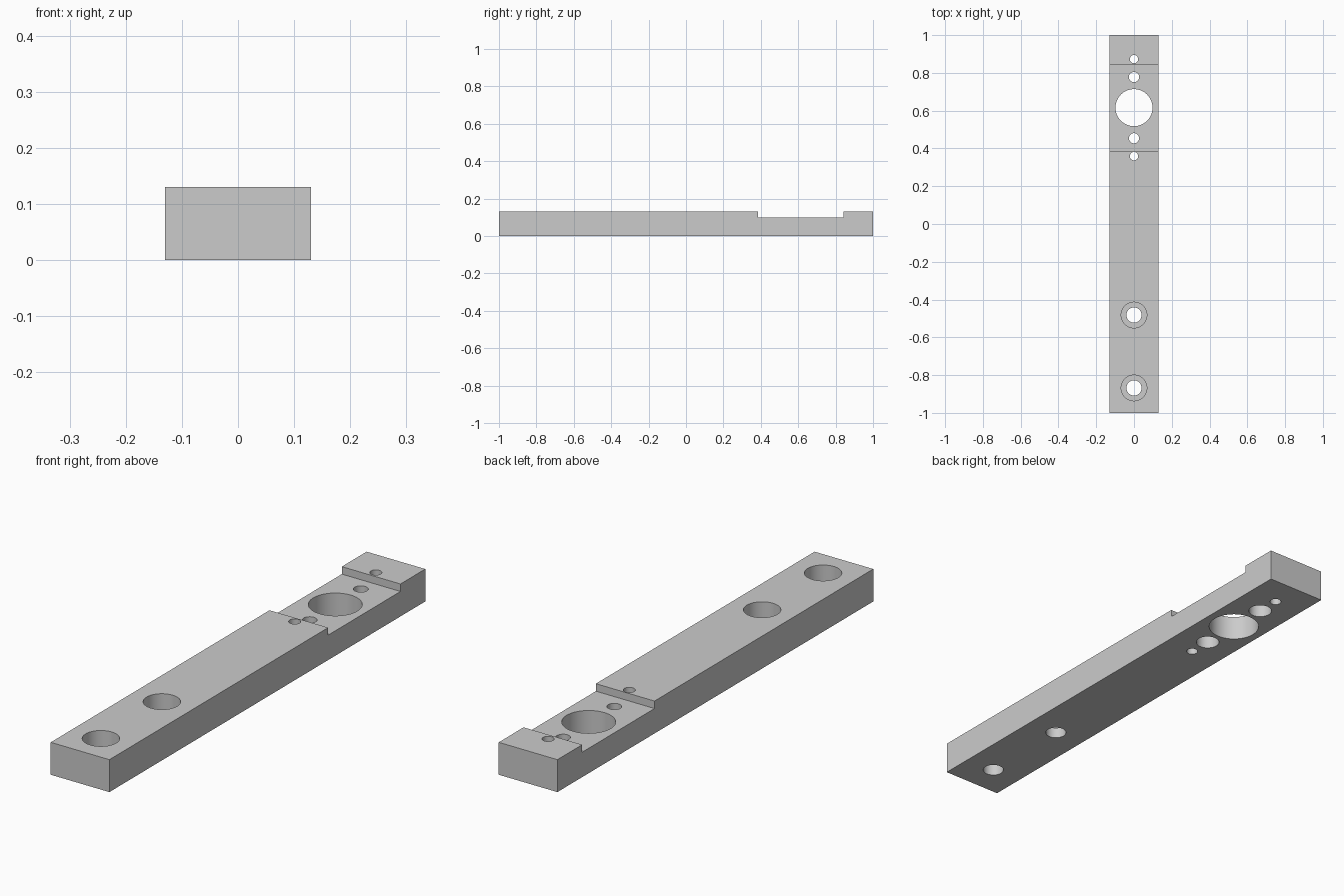
import bpy
import bmesh
import math
from mathutils import Matrix

cube = bpy.data.objects.get("Cube")
if cube:
    bpy.data.objects.remove(cube, do_unlink=True)

HALF_WIDTH, TOP, SLOT_FLOOR = 0.13, 0.13, 0.10

steel = bpy.data.materials.new("light_grey_metal")
steel.use_nodes = True
grey = (0.6, 0.6, 0.6, 1)
steel.diffuse_color = grey
steel.node_tree.nodes["Principled BSDF"].inputs["Base Color"].default_value = grey


def make_object(name, bm):
    bmesh.ops.recalc_face_normals(bm, faces=bm.faces)
    mesh = bpy.data.meshes.new(name)
    bm.to_mesh(mesh)
    bm.free()
    mesh.materials.append(steel)
    obj = bpy.data.objects.new(name, mesh)
    bpy.context.collection.objects.link(obj)
    return obj


# Bar with a shallow cross slot, extruded from its side profile
profile = [(-1, 0), (1, 0), (1, TOP), (0.843, TOP), (0.843, SLOT_FLOOR),
           (0.385, SLOT_FLOOR), (0.385, TOP), (-1, TOP)]
bm = bmesh.new()
side = bm.faces.new([bm.verts.new((-HALF_WIDTH, y, z)) for y, z in profile])
extruded = bmesh.ops.extrude_face_region(bm, geom=[side])["geom"]
bmesh.ops.translate(bm, vec=(2 * HALF_WIDTH, 0, 0),
                    verts=[v for v in extruded if isinstance(v, bmesh.types.BMVert)])
bar = make_object("mounting_bar", bm)


def drill(name, y, radius, low=-0.1, high=0.3):
    """Cut a round vertical hole between two heights."""
    bm = bmesh.new()
    bmesh.ops.create_cone(bm, cap_ends=True, segments=64, radius1=radius, radius2=radius,
                          depth=high - low, matrix=Matrix.Translation((0, y, (low + high) / 2)))
    cutter = make_object(name + "_cutter", bm)
    cutter.hide_render = True
    mod = bar.modifiers.new(name, "BOOLEAN")
    mod.operation = "DIFFERENCE"
    mod.solver = "EXACT"
    mod.object = cutter
    bpy.ops.object.select_all(action="DESELECT")
    bar.select_set(True)
    bpy.context.view_layer.objects.active = bar
    bpy.ops.object.modifier_apply(modifier=mod.name)
    bpy.data.objects.remove(cutter, do_unlink=True)


# Large bore with mirrored pairs of screw and pin holes around it
BORE_Y = 0.616
drill("main_bore", BORE_Y, 0.098)
for sign in (-1, 1):
    screw_y = BORE_Y + sign * 0.162
    drill("screw_hole", screw_y, 0.027)
    drill("screw_counterbore", screw_y, 0.045, high=0.055)
    drill("pin_hole", BORE_Y + sign * 0.257, 0.022)

# Mounting holes counterbored from the top
for y in (-0.482, -0.868):
    drill("bolt_hole", y, 0.04)
    drill("bolt_counterbore", y, 0.068, low=0.045)

bpy.ops.object.shade_smooth_by_angle(angle=math.radians(30))
